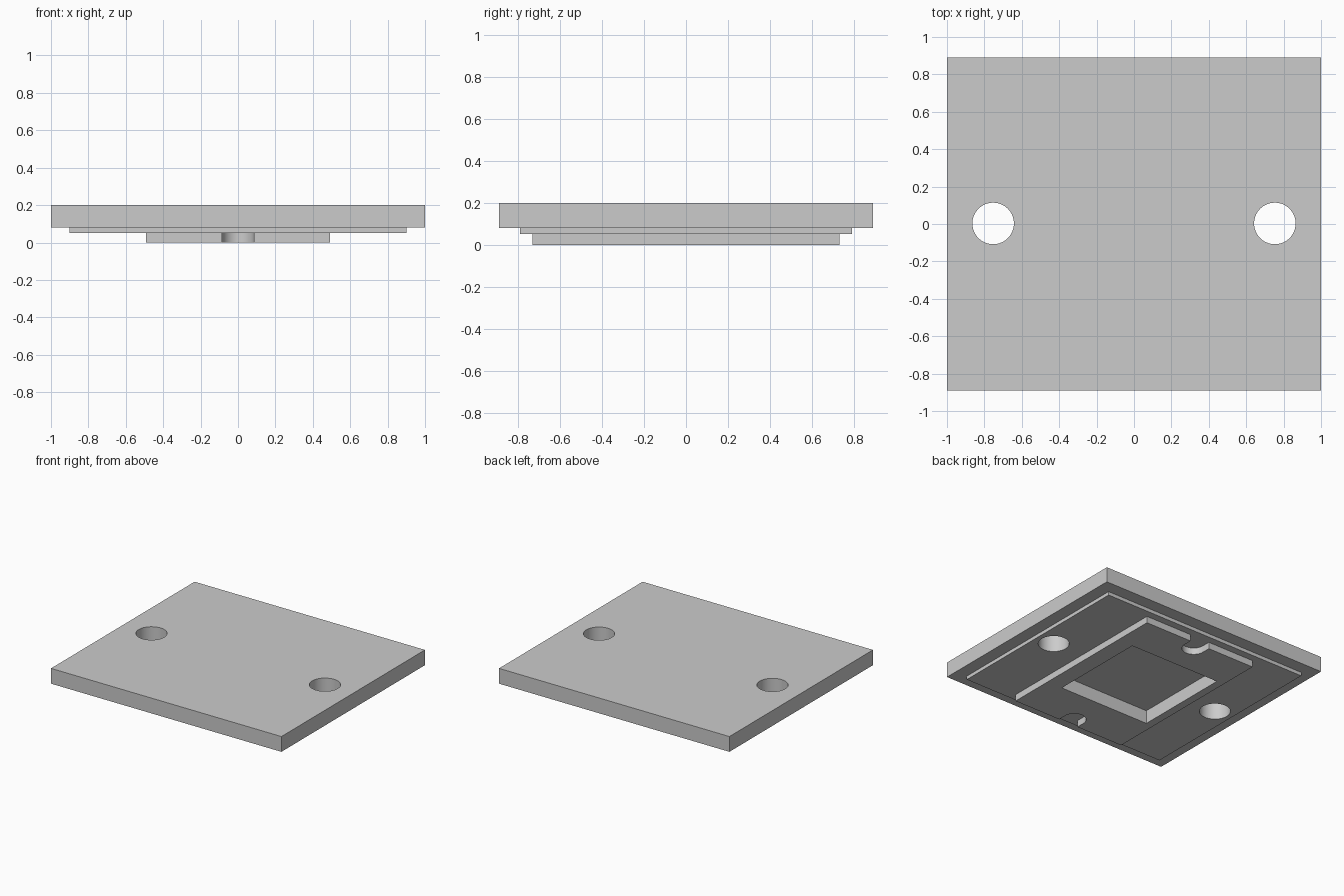
import bpy
import bmesh
import math
from mathutils import Matrix

default = bpy.data.objects.get("Cube")
if default:
    bpy.data.objects.remove(default, do_unlink=True)

GREY = (0.6, 0.6, 0.6, 1.0)
grey = bpy.data.materials.new("plain grey")
grey.use_nodes = True
grey.diffuse_color = GREY
grey.node_tree.nodes["Principled BSDF"].inputs["Base Color"].default_value = GREY


def add_object(name, bm):
    mesh = bpy.data.meshes.new(name)
    bm.to_mesh(mesh)
    bm.free()
    mesh.materials.append(grey)
    obj = bpy.data.objects.new(name, mesh)
    bpy.context.collection.objects.link(obj)
    return obj


def block(name, x, y, z):
    """Box from (min, max) ranges."""
    bm = bmesh.new()
    size = [r[1] - r[0] for r in (x, y, z)]
    mid = [(r[0] + r[1]) / 2 for r in (x, y, z)]
    bmesh.ops.create_cube(bm, size=1, matrix=Matrix.Translation(mid) @ Matrix.Diagonal((*size, 1)))
    return add_object(name, bm)


def cylinder(name, x, y, radius, z):
    bm = bmesh.new()
    bmesh.ops.create_cone(bm, cap_ends=True, segments=64, radius1=radius, radius2=radius,
                          depth=z[1] - z[0], matrix=Matrix.Translation((x, y, (z[0] + z[1]) / 2)))
    return add_object(name, bm)


def slot(name, side, radius, inner, outer, z):
    """Round-ended slot, open toward the front or back edge."""
    bm = bmesh.new()
    arc = [(radius * math.cos(a), -inner - radius * math.sin(a))
           for a in (math.pi * i / 32 for i in range(33))]
    # the arc bulges to the middle of the pad, the straight end runs outward
    outline = [(px, side * (-py - 2 * (-py - inner))) for px, py in arc]
    outline += [(-radius, side * outer), (radius, side * outer)]
    face = bm.faces.new([bm.verts.new((px, py, z[0])) for px, py in outline])
    grown = bmesh.ops.extrude_face_region(bm, geom=[face])["geom"]
    bmesh.ops.translate(bm, vec=(0, 0, z[1] - z[0]),
                        verts=[v for v in grown if isinstance(v, bmesh.types.BMVert)])
    bmesh.ops.recalc_face_normals(bm, faces=bm.faces)
    return add_object(name, bm)


def combine(target, tool, operation):
    tool.hide_render = True
    mod = target.modifiers.new(tool.name, "BOOLEAN")
    mod.operation, mod.solver, mod.object = operation, "EXACT", tool
    bpy.context.view_layer.objects.active = target
    bpy.ops.object.modifier_apply(modifier=mod.name)
    bpy.data.objects.remove(tool, do_unlink=True)


# Stepped plate: wide top slab, thin step, narrow raised pad underneath
plate = block("stepped_plate", (-1, 1), (-0.89, 0.89), (0.08, 0.2))
step = block("step", (-0.9, 0.9), (-0.79, 0.79), (0.052, 0.12))
pad = block("pad", (-0.493, 0.493), (-0.732, 0.732), (0, 0.1))

# Round-ended notches at the front and back of the pad
for side in (-1, 1):
    combine(pad, slot("notch", side, 0.085, 0.665, 0.85, (-0.1, 0.15)), "DIFFERENCE")

combine(plate, step, "UNION")
combine(plate, pad, "UNION")

# Square pocket under the plate
combine(plate, block("pocket", (-0.43, 0.36), (-0.375, 0.41), (-0.1, 0.104)), "DIFFERENCE")

# Through holes on both sides
for side in (-1, 1):
    combine(plate, cylinder("hole", side * 0.753, 0.003, 0.111, (-0.1, 0.4)), "DIFFERENCE")

bpy.ops.object.select_all(action="DESELECT")
plate.select_set(True)
bpy.context.view_layer.objects.active = plate
bpy.ops.object.shade_smooth_by_angle(angle=math.radians(30))
